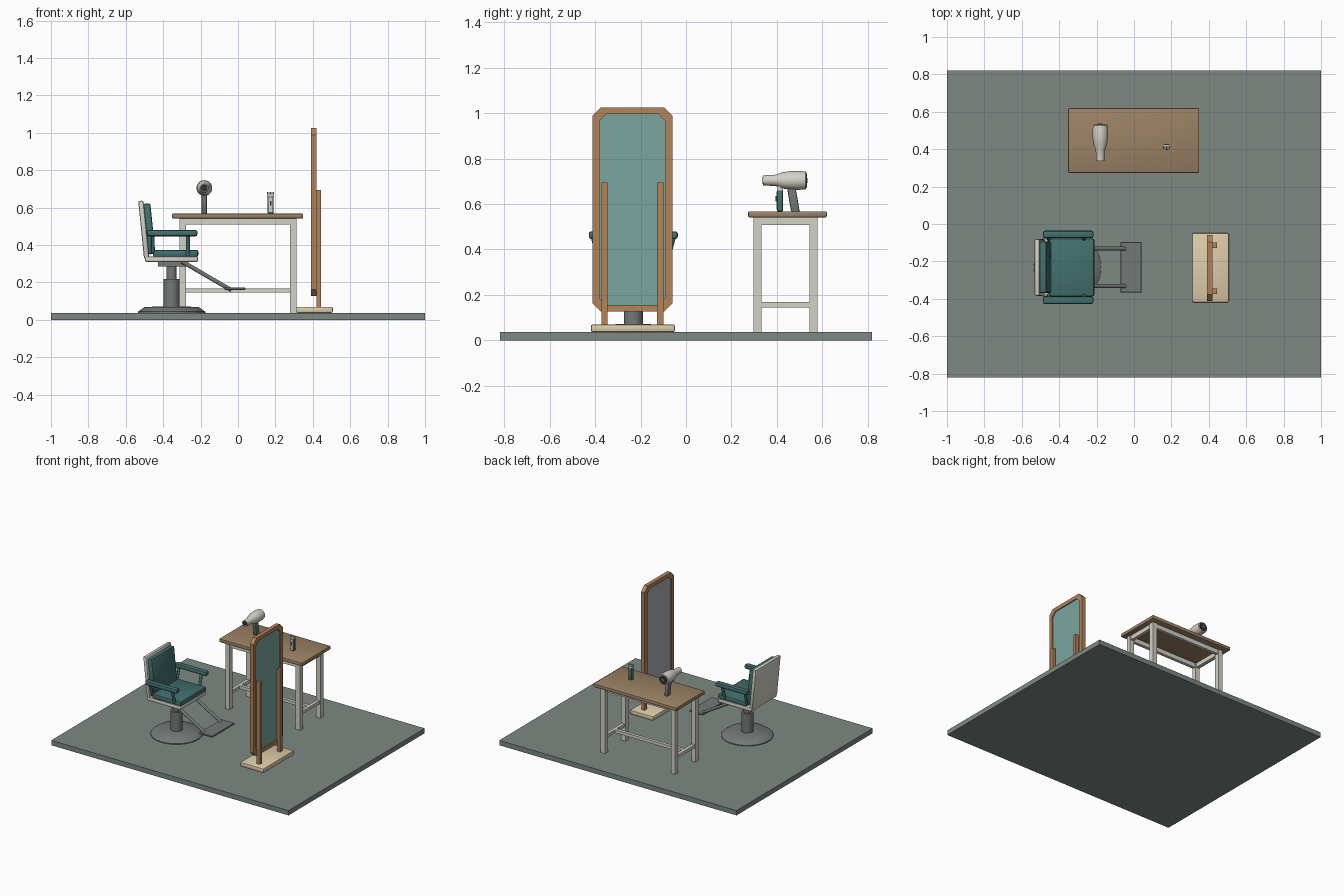
import bpy, bmesh, math
from mathutils import Vector

cube = bpy.data.objects.get("Cube")
if cube:
    bpy.data.objects.remove(cube, do_unlink=True)


def material(name, r, g, b):
    lin = [((c / 255 + 0.055) / 1.055) ** 2.4 for c in (r, g, b)]
    m = bpy.data.materials.new(name)
    m.use_nodes = True
    m.diffuse_color = (*lin, 1)
    m.node_tree.nodes["Principled BSDF"].inputs["Base Color"].default_value = (*lin, 1)
    return m


FLOOR = material("floor grey", 125, 136, 130)
TABLE = material("table wood", 156, 130, 101)
FRAME = material("frame wood", 180, 132, 92)
CREAM = material("cream wood", 222, 205, 170)
TEAL = material("teal leather", 67, 112, 111)
GLASS = material("teal backing", 122, 166, 157)
SILVER = material("silver glass", 172, 174, 181)
WHITE = material("off white", 212, 210, 199)
METAL = material("grey metal", 116, 121, 118)
DARK = material("dark", 48, 52, 52)


def finish(bm, name, *mats, smooth=False):
    bmesh.ops.recalc_face_normals(bm, faces=bm.faces)
    me = bpy.data.meshes.new(name)
    bm.to_mesh(me)
    bm.free()
    ob = bpy.data.objects.new(name, me)
    bpy.context.collection.objects.link(ob)
    for m in mats:
        me.materials.append(m)
    if smooth:
        bpy.ops.object.select_all(action="DESELECT")
        ob.select_set(True)
        bpy.context.view_layer.objects.active = ob
        bpy.ops.object.shade_smooth_by_angle(angle=math.radians(35))
    return ob


def box(name, mat, x, y, z, bevel=0, segments=2, tilt=0):
    """Box from (min, max) ranges, with optional rounded edges and tilt about y."""
    bm = bmesh.new()
    bmesh.ops.create_cube(bm, size=1)
    bmesh.ops.scale(bm, vec=[r[1] - r[0] for r in (x, y, z)], verts=bm.verts)
    if bevel:
        bmesh.ops.bevel(bm, geom=bm.edges[:], offset=bevel, segments=segments,
                        profile=0.5, affect="EDGES")
    ob = finish(bm, name, mat, smooth=bevel > 0)
    ob.location = [sum(r) / 2 for r in (x, y, z)]
    ob.rotation_euler.y = tilt
    return ob


def lathe(name, mat, profile, centre, sides=32, along_y=False):
    """Closed turned body from (radius, height) pairs."""
    bm = bmesh.new()
    rings = []
    for r, h in profile:
        ring = []
        for i in range(sides):
            a = math.tau * i / sides
            u, v = r * math.cos(a), r * math.sin(a)
            ring.append(bm.verts.new((u, h, v) if along_y else (u, v, h)))
        rings.append(ring)
    for a, b in zip(rings, rings[1:]):
        for i in range(sides):
            j = (i + 1) % sides
            bm.faces.new((a[i], a[j], b[j], b[i]))
    bm.faces.new(rings[0])
    bm.faces.new(rings[-1])
    ob = finish(bm, name, mat, smooth=True)
    ob.location = centre
    return ob


def rod(name, mat, start, end, radius, sides=12):
    a, b = Vector(start), Vector(end)
    ob = lathe(name, mat, [(radius, 0), (radius, (b - a).length)], a, sides)
    ob.rotation_euler = (b - a).to_track_quat("Z", "Y").to_euler()
    return ob


# Floor
box("floor", FLOOR, (-1, 1), (-0.82, 0.82), (0, 0.037))

# Table
box("table_top", TABLE, (-0.352, 0.348), (0.273, 0.62), (0.541, 0.568), 0.006)
for side, sx in (("right", -1), ("left", 1)):
    for end, y in (("front", 0.315), ("back", 0.561)):
        box(f"table_leg_{end}_{side}", WHITE, (sx * 0.296 - 0.018, sx * 0.296 + 0.018),
            (y - 0.018, y + 0.018), (0.037, 0.541))
    for part, z in (("apron", (0.508, 0.541)), ("stretcher", (0.145, 0.168))):
        box(f"table_side_{part}_{side}", WHITE, (sx * 0.296 - 0.012, sx * 0.296 + 0.012),
            (0.33, 0.546), z)
for end, y in (("front", 0.315), ("back", 0.561)):
    box(f"table_apron_{end}", WHITE, (-0.28, 0.28), (y - 0.012, y + 0.012), (0.508, 0.541))
box("table_long_stretcher", WHITE, (-0.29, 0.29), (0.426, 0.45), (0.145, 0.168))

# Standing mirror
MY, MZ = -0.236, 0.576


def octagon(bm, x, hy, hz, c):
    corners = [(hy, hz - c), (hy - c, hz), (c - hy, hz), (-hy, hz - c),
               (-hy, c - hz), (c - hy, -hz), (hy - c, -hz), (hy, c - hz)]
    return [bm.verts.new((x, MY + y, MZ + z)) for y, z in corners]


bm = bmesh.new()
outer, inner = (0.176, 0.449, 0.036), (0.145, 0.42, 0.03)
loops = [octagon(bm, x, *s) for x, s in
         ((0.39, outer), (0.42, outer), (0.42, inner), (0.39, inner))]
for k in range(4):
    a, b = loops[k], loops[(k + 1) % 4]
    for i in range(8):
        j = (i + 1) % 8
        bm.faces.new((a[i], a[j], b[j], b[i]))
finish(bm, "mirror_frame", FRAME)

bm = bmesh.new()
front, back = octagon(bm, 0.397, *inner), octagon(bm, 0.412, *inner)
bm.faces.new(front)
bm.faces.new(back)
for i in range(8):
    j = (i + 1) % 8
    bm.faces.new((front[i], front[j], back[j], back[i]))
glass = finish(bm, "mirror_panel", GLASS, SILVER)
for f in glass.data.polygons:
    f.material_index = 1 if f.normal.x < -0.5 else 0

for side, y in (("front", -0.359), ("back", -0.113)):
    box(f"mirror_post_{side}", FRAME, (0.419, 0.445), (y - 0.014, y + 0.014), (0.065, 0.695))
box("mirror_base", CREAM, (0.312, 0.507), (-0.419, -0.048), (0.037, 0.069), 0.007)

# Chair pedestal
CX, CY = -0.355, -0.232
lathe("chair_pedestal", METAL,
      [(0.18, 0.037), (0.18, 0.043), (0.145, 0.068), (0.042, 0.072),
       (0.042, 0.217), (0.027, 0.217), (0.027, 0.288)], (CX, CY, 0), 40)
box("chair_mount", METAL, (-0.428, -0.278), (CY - 0.075, CY + 0.075), (0.285, 0.31))

# Chair seat and back
wide = (CY - 0.155, CY + 0.155)
box("seat_shell", WHITE, (-0.497, -0.214), wide, (0.309, 0.338), 0.009)
box("seat_cushion", TEAL, (-0.455, -0.212), wide, (0.336, 0.374), 0.011)
box("back_shell", WHITE, (-0.518, -0.49), (CY - 0.152, CY + 0.152), (0.326, 0.637), 0.009, tilt=-0.1)
box("back_cushion", TEAL, (-0.493, -0.455), (CY - 0.138, CY + 0.138), (0.35, 0.622), 0.01, tilt=-0.1)

# Arms and footrest, mirrored across the chair
for side, s in (("right", -1), ("left", 1)):
    y = CY + s * 0.176
    box(f"armrest_{side}", TEAL, (-0.487, -0.217), (y - 0.02, y + 0.02), (0.446, 0.48), 0.011)
    rod(f"armrest_post_{side}", TEAL, (-0.268, CY + s * 0.148, 0.345), (-0.268, y, 0.455), 0.011)
    rod(f"armrest_rear_{side}", TEAL, (-0.455, CY + s * 0.148, 0.36), (-0.455, y, 0.455), 0.009)
    rod(f"footrest_arm_{side}", METAL, (-0.3, CY + s * 0.1, 0.312), (-0.035, CY + s * 0.1, 0.158), 0.011)
box("footrest", METAL, (-0.072, 0.04), (CY - 0.135, CY + 0.135), (0.16, 0.172), 0.003, 1)

# Hair dryer
DX, DZ = -0.18, 0.704
lathe("dryer_body", WHITE,
      [(0.013, 0.35), (0.018, 0.338), (0.022, 0.338), (0.025, 0.395), (0.036, 0.425),
       (0.041, 0.46), (0.042, 0.495), (0.039, 0.527), (0.033, 0.53)],
      (DX, 0, DZ), 28, along_y=True)
lathe("dryer_nozzle_hole", DARK, [(0.016, 0.337), (0.016, 0.342)], (DX, 0, DZ), 20, along_y=True)
lathe("dryer_rear_grille", DARK, [(0.033, 0.526), (0.031, 0.533)], (DX, 0, DZ), 28, along_y=True)
lathe("dryer_rear_cap", METAL, [(0.012, 0.53), (0.01, 0.536)], (DX, 0, DZ), 16, along_y=True)
handle = box("dryer_handle", METAL, (DX - 0.014, DX + 0.014), (0.453, 0.491), (0.566, 0.68), 0.006)
for v in handle.data.vertices:
    v.co.y -= v.co.z * 0.17

# Hair clipper standing on the table
KX, KY = 0.174, 0.414
body = box("clipper_body", TEAL, (KX - 0.016, KX + 0.016), (KY - 0.013, KY + 0.013), (0.567, 0.662), 0.005)
for v in body.data.vertices:
    v.co.x *= 0.85 + 3 * abs(v.co.z)
box("clipper_face", WHITE, (KX - 0.011, KX + 0.011), (KY - 0.016, KY - 0.012), (0.575, 0.655))
box("clipper_switch", DARK, (KX - 0.004, KX + 0.004), (KY - 0.019, KY - 0.015), (0.61, 0.635))
box("clipper_head", WHITE, (KX - 0.018, KX + 0.018), (KY - 0.012, KY + 0.012), (0.66, 0.672))
for i in range(5):
    x = KX - 0.016 + i * 0.008
    box(f"clipper_tooth_{i + 1}", WHITE, (x - 0.0025, x + 0.0025), (KY - 0.01, KY + 0.002), (0.67, 0.682))
